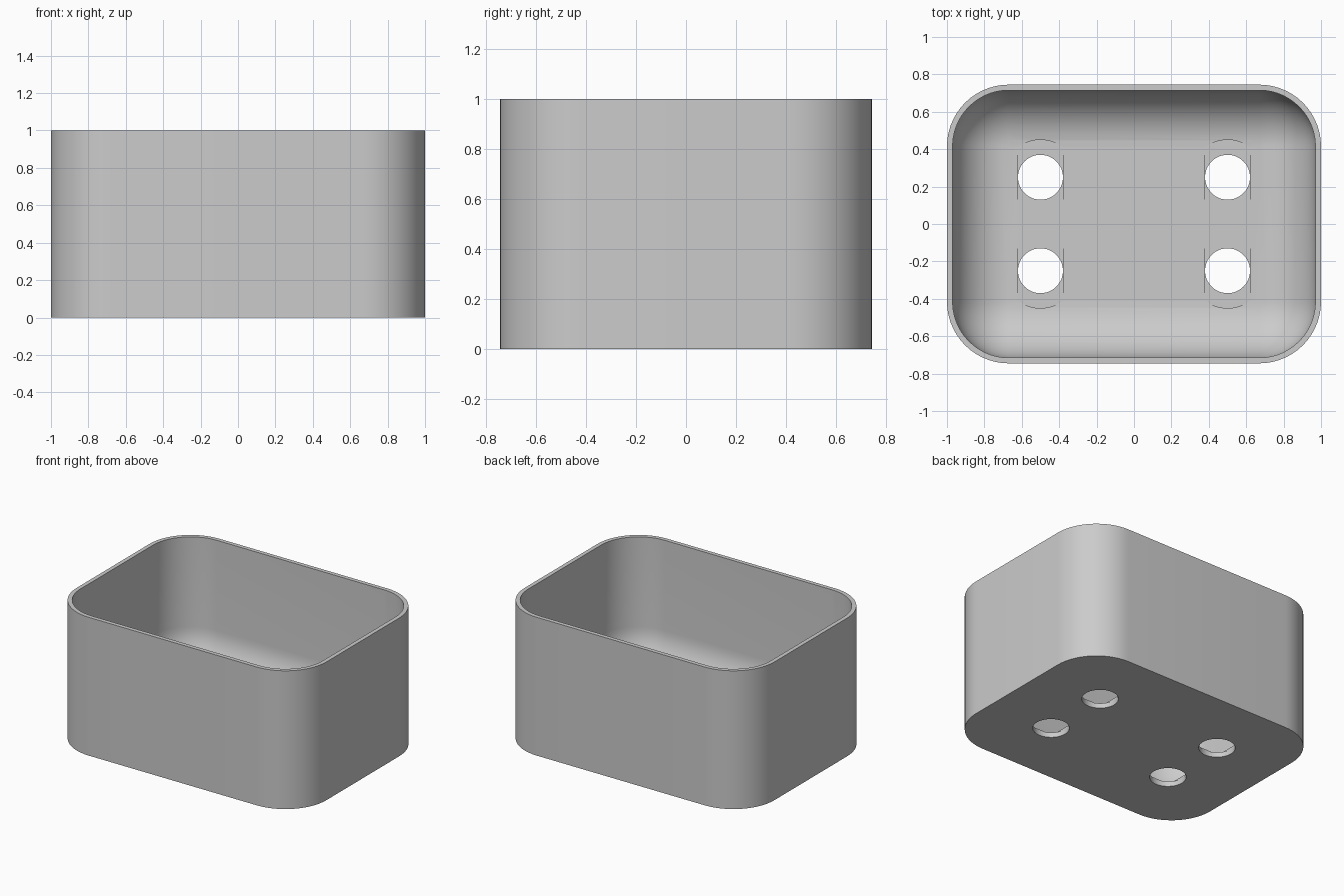
import bpy
import bmesh
from math import sin, cos, pi, acos, radians

if "Cube" in bpy.data.objects:
    bpy.data.objects.remove(bpy.data.objects["Cube"], do_unlink=True)

HX, HY, HEIGHT = 1.0, 0.745, 1.0
WALL, FLOOR, CORNER = 0.03, 0.05, 0.33
INNER = CORNER - WALL
STEPS = 14

grey = bpy.data.materials.new("plain grey")
grey.use_nodes = True
colour = (0.6, 0.6, 0.6, 1)
grey.diffuse_color = colour
grey.node_tree.nodes["Principled BSDF"].inputs["Base Color"].default_value = colour


def rounded_ring(bm, radius, z):
    """Rounded rectangle whose corner centres stay fixed."""
    ring = []
    for q, (sx, sy) in enumerate([(1, 1), (-1, 1), (-1, -1), (1, -1)]):
        for i in range(STEPS + 1):
            a = (q + i / STEPS) * pi / 2
            ring.append(bm.verts.new((sx * (HX - CORNER) + radius * cos(a),
                                      sy * (HY - CORNER) + radius * sin(a), z)))
    return ring


def make_object(name, bm):
    bmesh.ops.recalc_face_normals(bm, faces=bm.faces)
    mesh = bpy.data.meshes.new(name)
    bm.to_mesh(mesh)
    bm.free()
    mesh.materials.append(grey)
    obj = bpy.data.objects.new(name, mesh)
    bpy.context.collection.objects.link(obj)
    return obj


# Open tray: outer wall, rim, inner wall and rounded inner floor edge
bm = bmesh.new()
profile = [(CORNER, 0), (CORNER, HEIGHT), (INNER, HEIGHT)]
for i in range(STEPS + 1):
    a = i / STEPS * pi / 2
    profile.append((INNER * cos(a), FLOOR + INNER * (1 - sin(a))))
rings = [rounded_ring(bm, r, z) for r, z in profile]
for low, high in zip(rings, rings[1:]):
    for i in range(len(low)):
        j = (i + 1) % len(low)
        bm.faces.new((low[i], low[j], high[j], high[i]))
bm.faces.new(rings[0])
bm.faces.new(rings[-1])
bmesh.ops.remove_doubles(bm, verts=bm.verts, dist=1e-5)
tray = make_object("tray", bm)

# Outlines of the stepped screw holes
HOLE, HEAD = 0.12, 0.2
circle = [(HOLE * cos(i * pi / 24), HOLE * sin(i * pi / 24)) for i in range(48)]
square = [(HOLE, HOLE), (-HOLE, HOLE), (-HOLE, -HOLE), (HOLE, -HOLE)]
start = acos(HOLE / HEAD)
arc = [start + (pi - 2 * start) * i / 12 for i in range(13)]
slot = [(HEAD * cos(a), HEAD * sin(a)) for a in arc + [a + pi for a in arc]]


def cut_holes(outline, bottom):
    bm = bmesh.new()
    for cx in (-0.5, 0.5):
        for cy in (-0.25, 0.25):
            face = bm.faces.new([bm.verts.new((cx + x, cy + y, bottom)) for x, y in outline])
            top = bmesh.ops.extrude_face_region(bm, geom=[face])["geom"]
            bmesh.ops.translate(bm, vec=(0, 0, 0.3),
                                verts=[v for v in top if isinstance(v, bmesh.types.BMVert)])
    cutter = make_object("hole_cutter", bm)
    cutter.hide_render = True
    cut = tray.modifiers.new("holes", "BOOLEAN")
    cut.operation = "DIFFERENCE"
    cut.solver = "EXACT"
    cut.object = cutter
    bpy.ops.object.modifier_apply(modifier=cut.name)
    bpy.data.objects.remove(cutter, do_unlink=True)


bpy.ops.object.select_all(action="DESELECT")
bpy.context.view_layer.objects.active = tray
tray.select_set(True)
cut_holes(slot, 0.043)
cut_holes(square, 0.036)
cut_holes(circle, -0.1)
bpy.ops.object.shade_smooth_by_angle(angle=radians(30))
